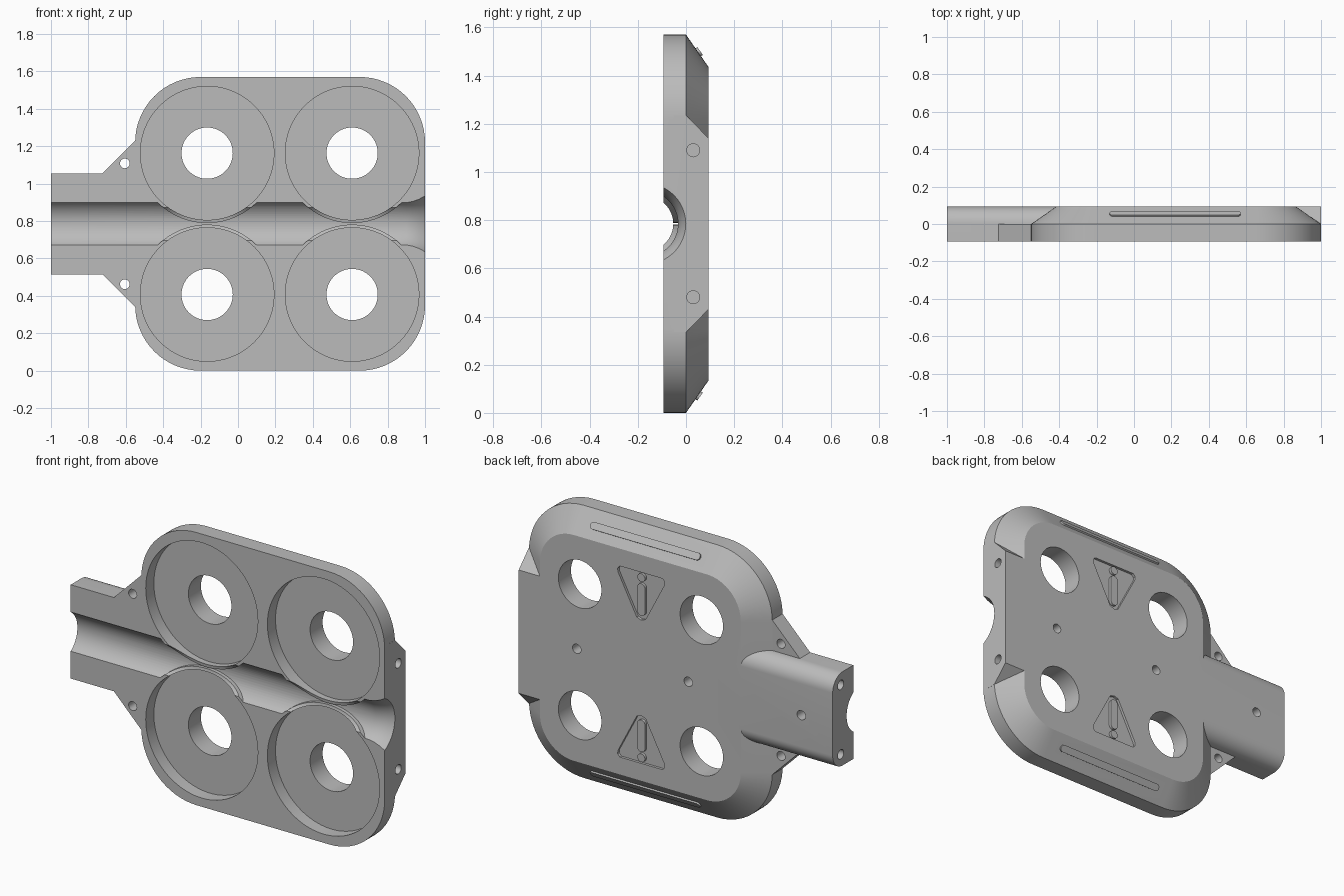
import bpy, bmesh
from math import sin, cos, pi, atan2
from mathutils import Matrix, Vector

if "Cube" in bpy.data.objects:
    bpy.data.objects.remove(bpy.data.objects["Cube"], do_unlink=True)

grey = bpy.data.materials.new("plain grey")
grey.use_nodes = True
grey.diffuse_color = (0.5, 0.5, 0.5, 1)
grey.node_tree.nodes["Principled BSDF"].inputs["Base Color"].default_value = (0.5, 0.5, 0.5, 1)

FRONT, BACK, MID = -0.094, 0.094, 0.785   # thickness limits and mirror height
PIPE_Y = -0.168                           # channel axis depth


def loft(name, rings):
    """Closed solid through matching rings of 3D points."""
    bm = bmesh.new()
    loops = [[bm.verts.new(p) for p in ring] for ring in rings]
    for a, b in zip(loops, loops[1:]):
        for i in range(len(a)):
            j = (i + 1) % len(a)
            bm.faces.new((a[i], a[j], b[j], b[i]))
    bm.faces.new(loops[0])
    bm.faces.new(loops[-1])
    bmesh.ops.recalc_face_normals(bm, faces=bm.faces)
    mesh = bpy.data.meshes.new(name)
    bm.to_mesh(mesh)
    bm.free()
    mesh.materials.append(grey)
    obj = bpy.data.objects.new(name, mesh)
    bpy.context.collection.objects.link(obj)
    return obj


def circle(u, v, r, n=64):
    return [(u + r * cos(2 * pi * i / n), v + r * sin(2 * pi * i / n)) for i in range(n)]


def rounded(u0, u1, v0, v1, r, n=16):
    pts = []
    corners = [(u1 - r, v1 - r), (u0 + r, v1 - r), (u0 + r, v0 + r), (u1 - r, v0 + r)]
    for q, (u, v) in enumerate(corners):
        for i in range(n + 1):
            a = (q + i / n) * pi / 2
            pts.append((u + r * cos(a), v + r * sin(a)))
    return pts


def along_y(name, outline, y0, y1):
    return loft(name, [[(u, y, v) for u, v in outline] for y in (y0, y1)])


def along_x(name, outline, x0, x1):
    return loft(name, [[(x, u, v) for u, v in outline] for x in (x0, x1)])


def combine(base, tool, operation):
    """Apply a boolean and discard the tool."""
    mod = base.modifiers.new("bool", 'BOOLEAN')
    mod.object, mod.operation, mod.solver = tool, operation, 'EXACT'
    bpy.context.view_layer.update()
    mesh = bpy.data.meshes.new_from_object(base.evaluated_get(bpy.context.evaluated_depsgraph_get()))
    base.modifiers.clear()
    base.data = mesh
    bpy.data.objects.remove(tool, do_unlink=True)


def add(tool):
    combine(body, tool, 'UNION')


def cut(tool):
    combine(body, tool, 'DIFFERENCE')


# Main plate with a bevelled back
outer = rounded(-0.55, 1, 0, 2 * MID, 0.35)
inner = rounded(-0.415, 0.865, 0.135, 2 * MID - 0.135, 0.215)
body = loft("housing_half", [
    [(u, FRONT, v) for u, v in outer],
    [(u, 0, v) for u, v in outer],
    [(u, BACK, v) for u, v in inner]])

# Square end block with sloping shoulders
add(along_x("end_block", [(-0.05, MID - 0.45), (0, MID - 0.45), (BACK, MID - 0.355),
                          (BACK, MID + 0.355), (0, MID + 0.45), (-0.05, MID + 0.45)], 0.7, 1))

# Neck with rounded back edges
R = 0.09
neck = [(FRONT, MID - 0.27)]
neck += [(BACK - R + R * sin(a), MID - 0.27 + R - R * cos(a)) for a in [i * pi / 24 for i in range(13)]]
neck += [(y, 2 * MID - z) for y, z in reversed(neck)]
add(along_x("neck", neck, -1, -0.2))

# Gusset plate between neck and body
half = [(-0.73, 0.265), (-0.545, 0.45), (-0.4, 0.45)]
gusset = [(x, MID + z) for x, z in half] + [(x, MID - z) for x, z in reversed(half)]
add(along_y("gusset", gusset, FRONT, 0))

# Main channel, flared at the end
stations = [(-1.1, 0.135), (0.9, 0.135), (0.935, 0.141), (0.97, 0.152), (1, 0.167), (1.02, 0.18)]
cut(loft("channel", [[(x, y, z) for y, z in circle(PIPE_Y, MID, r)] for x, r in stations]))

# Round pockets with thin lips in the channel, and through holes
centres = [(x, MID + s * 0.378) for x in (-0.165, 0.61) for s in (-1, 1)]
for x, z in centres:
    add(along_y("pocket_lip", circle(x, z, 0.374, 96), FRONT, 0))
cut(along_x("lip_trim", circle(PIPE_Y, MID, 0.115), -0.65, 0.98))
for x, z in centres:
    cut(along_y("pocket", circle(x, z, 0.357, 96), -0.2, -0.02))
    cut(along_y("through_hole", circle(x, z, 0.137), -0.1, 0.2))

# Small screw holes
for s in (-1, 1):
    cut(along_y("gusset_hole", circle(-0.605, MID + s * 0.323, 0.026, 24), -0.2, 0.1))
    cut(along_x("end_hole", circle(0.03, MID + s * 0.305, 0.027, 24), 0.9, 1.1))
    cut(along_x("neck_hole", circle(0.02, MID + s * 0.2, 0.027, 24), -1.1, -0.9))
for x in (0.63, -0.08, -0.8):
    cut(along_y("back_hole", circle(x, MID, 0.027, 24), 0.015, 0.2))

# Recessed triangles, each with a raised bar and dot
CX, FLOOR = 0.22, BACK - 0.015
tri = [(-0.135, 0.55), (0.135, 0.55), (0.15, 0.535), (0.148, 0.515),
       (0.028, 0.285), (0, 0.275), (-0.028, 0.285), (-0.148, 0.515), (-0.15, 0.535)]
for s in (-1, 1):
    cut(along_y("triangle", [(CX + x, MID + s * z) for x, z in tri], FLOOR, 0.2))
    bar = [(x, MID + s * z) for x, z in rounded(CX - 0.024, CX + 0.024, 0.3, 0.485, 0.0235, 8)]
    add(along_y("bar", bar, FLOOR - 0.01, BACK))
    add(along_y("dot", circle(CX, MID + s * 0.519, 0.024, 24), FLOOR - 0.01, BACK))

# Raised grip strips on the top and bottom bevels
slope = Vector((0, 0.094, -0.135)).normalized()
normal = Vector((0, 0.135, 0.094)).normalized()
origin = Vector((CX, 0.051, 2 * MID - 0.073))
strip = rounded(-0.35, 0.35, -0.02, 0.02, 0.0195, 8)
for s in (-1, 1):
    rings = []
    for h in (-0.02, 0.009):
        pts = [origin + Vector((u, 0, 0)) + slope * v + normal * h for u, v in strip]
        rings.append([(p.x, p.y, MID + s * (p.z - MID)) for p in pts])
    add(loft("grip_strip", rings))

# Smooth curved walls, keep crisp edges
bpy.ops.object.select_all(action='DESELECT')
body.select_set(True)
bpy.context.view_layer.objects.active = body
bpy.ops.object.shade_smooth_by_angle(angle=pi / 7)
